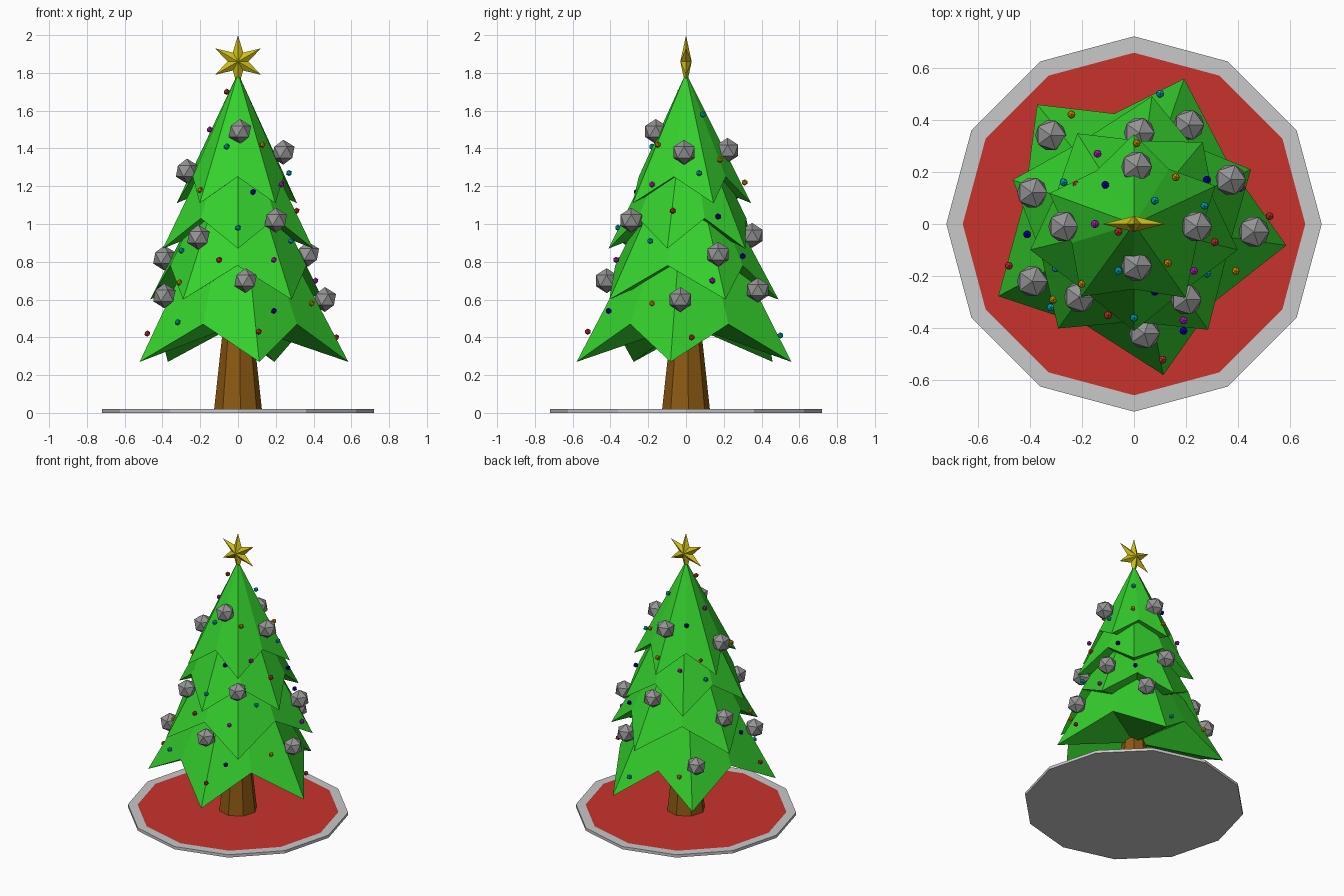
import bpy, bmesh, math
from mathutils import Matrix, Vector

if "Cube" in bpy.data.objects:
    bpy.data.objects.remove(bpy.data.objects["Cube"])


def material(name, rgb):
    m = bpy.data.materials.new(name)
    m.diffuse_color = (*rgb, 1)
    m.use_nodes = True
    m.node_tree.nodes["Principled BSDF"].inputs["Base Color"].default_value = m.diffuse_color
    return m


GREEN = material("leaf green", (0.035, 0.63, 0.026))
BROWN = material("bark brown", (0.26, 0.10, 0.006))
SILVER = material("ornament grey", (0.30, 0.30, 0.30))
RIM = material("rim light grey", (0.58, 0.58, 0.58))
RED = material("red", (0.58, 0.033, 0.025))
GOLD = material("star gold", (0.62, 0.52, 0.008))
BLUE = material("light blue bulb", (0.0, 0.0, 0.5))
CYAN = material("cyan bulb", (0.0, 0.42, 0.52))
PURPLE = material("purple bulb", (0.5, 0.01, 0.55))
ORANGE = material("orange bulb", (0.62, 0.27, 0.0))


def finish(name, bm, *mats):
    bmesh.ops.recalc_face_normals(bm, faces=bm.faces)
    me = bpy.data.meshes.new(name)
    bm.to_mesh(me)
    bm.free()
    for m in mats:
        me.materials.append(m)
    ob = bpy.data.objects.new(name, me)
    bpy.context.collection.objects.link(ob)
    return ob


def polar(r, deg, z):
    a = math.radians(deg)
    return Vector((r * math.cos(a), r * math.sin(a), z))


def double_fan(bm, outline, top, bottom):
    """Close a zigzag outline with a fan of faces to each of two centre points."""
    ring = [bm.verts.new(p) for p in outline]
    for c in (bm.verts.new(top), bm.verts.new(bottom)):
        for i, v in enumerate(ring):
            bm.faces.new((v, ring[(i + 1) % len(ring)], c))


# Round mat: twelve sides, red centre inset in a grey rim
bm = bmesh.new()
ring = [bm.verts.new(polar(0.72, 30 * i, 0)) for i in range(12)]
base = bm.faces.new(ring)
ext = bmesh.ops.extrude_face_region(bm, geom=[base], use_keep_orig=True)
bmesh.ops.translate(bm, vec=(0, 0, 0.02),
                    verts=[g for g in ext["geom"] if isinstance(g, bmesh.types.BMVert)])
top = max(bm.faces, key=lambda f: f.calc_center_median().z)
bm.normal_update()
bmesh.ops.inset_region(bm, faces=[top], thickness=0.063)
top.material_index = 1
finish("tree_mat", bm, RIM, RED)

# Tapered trunk
bm = bmesh.new()
bmesh.ops.create_cone(bm, cap_ends=True, segments=8, radius1=0.128, radius2=0.07, depth=0.53,
                      matrix=Matrix.Translation((0, 0, 0.275)) @ Matrix.Rotation(0.1, 4, 'Z'))
finish("trunk", bm, BROWN)

# Four branch tiers: tip radius, tip height, valley radius, valley height, apex height, tip angles
TIERS = [
    (0.59, 0.27, 0.43, 0.47, 1.38, (-8, 71, 129, 208, 281)),
    (0.495, 0.60, 0.375, 0.78, 1.52, (25, 82, 160, 234, 305)),
    (0.41, 0.87, 0.32, 1.03, 1.70, (-14, 50, 122, 194, 270)),
    (0.345, 1.11, 0.25, 1.25, 1.80, (25, 90, 160, 234, 305)),
]
for n, (rt, zt, rv, zv, za, angles) in enumerate(TIERS):
    bm = bmesh.new()
    outline = []
    for i, a in enumerate(angles):
        nxt = angles[i + 1] if i < 4 else angles[0] + 360
        outline += [polar(rt, a, zt), polar(rv, (a + nxt) / 2, zv)]
    double_fan(bm, outline, (0, 0, za), (0, 0, zv))
    finish(f"branch_tier_{n + 1}", bm, GREEN)

# Six-pointed faceted star
bm = bmesh.new()
outline = []
for i in range(12):
    p = polar(0.055 if i % 2 else 0.14, 90 + 30 * i, 0)
    outline.append((p.x, 0, 1.86 + p.y))
double_fan(bm, outline, (0, -0.03, 1.86), (0, 0.03, 1.86))
finish("star", bm, GOLD)


def balls(name, places, radius, mat):
    bm = bmesh.new()
    for p in places:
        bmesh.ops.create_icosphere(bm, subdivisions=1, radius=radius,
                                   matrix=Matrix.Translation(p))
    finish(name, bm, mat)


# Large grey ornaments
balls("ornaments", [
    (.01, -.16, 1.49), (.24, -.01, 1.38), (-.27, -.01, 1.28), (.01, .22, 1.39),
    (.2, -.29, 1.02), (-.21, -.28, .93), (.02, .35, .94), (.37, .17, .84),
    (-.39, .12, .82), (.04, -.42, .70), (.46, -.03, .60), (-.39, -.22, .62),
    (.21, .38, .65), (-.32, .34, .54)], 0.066, SILVER)

# Small coloured bulbs
balls("red_bulbs", [(-.06, -.03, 1.7), (.31, -.07, 1.07), (-.22, .15, 1.2), (-.1, -.35, .81),
                    (-.48, -.16, .42), (.52, .03, .4), (.11, -.52, .43)], 0.017, RED)
balls("purple_bulbs", [(-.15, 0, 1.5), (.23, -.18, 1.21), (-.14, .27, 1.15), (.19, -.37, .81),
                       (.41, .14, .7)], 0.017, PURPLE)
balls("cyan_bulbs", [(.08, .09, 1.58), (-.06, -.18, 1.41), (.27, .07, 1.27), (-.27, .16, 1.08),
                     (0, -.36, .98), (.28, -.19, .91), (-.3, -.17, .86), (-.32, -.32, .48),
                     (.1, .5, .41)], 0.017, CYAN)
balls("orange_bulbs", [(.13, -.15, 1.42), (.16, .18, 1.34), (.01, .31, 1.22), (-.2, -.23, 1.18),
                       (-.31, -.29, .69), (.39, -.18, .58), (-.24, .42, .47)], 0.017, ORANGE)
balls("blue_bulbs", [(-.11, .15, 1.42), (.08, -.26, 1.17), (.28, .17, 1.04), (.24, .3, .83),
                     (-.41, -.04, .66), (.19, -.41, .54)], 0.017, BLUE)
